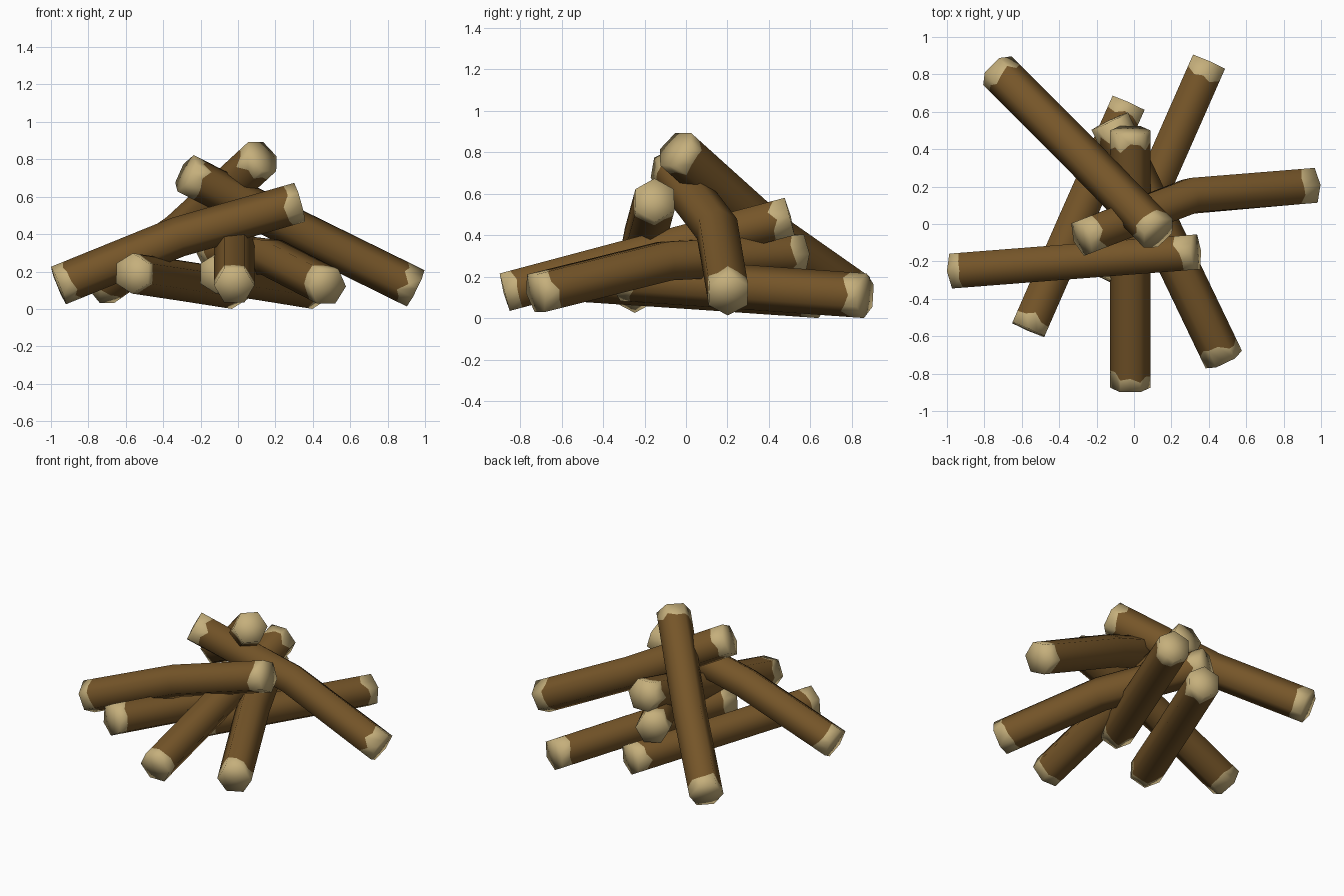
import bpy, bmesh, math, random
from mathutils import Vector

random.seed(4)
if "Cube" in bpy.data.objects:
    bpy.data.objects.remove(bpy.data.objects["Cube"])

RADIUS = 0.108
AROUND = 12  # corners and side middles of a six-sided log


def make_material(name, rgb):
    mat = bpy.data.materials.new(name)
    mat.use_nodes = True
    color = (*rgb, 1)
    mat.diffuse_color = color
    bsdf = mat.node_tree.nodes["Principled BSDF"]
    bsdf.inputs["Base Color"].default_value = color
    bsdf.inputs["Roughness"].default_value = 0.9
    return mat


bark = make_material("brown_bark", (0.18, 0.092, 0.022))
wood = make_material("pale_cut_wood", (0.56, 0.43, 0.20))


def hexagon_ring(bm, center, direction, turn, shifts):
    """Six-sided ring across direction; shifts slide points along it."""
    side = direction.cross(Vector((0, 0, 1))).normalized()
    up = side.cross(direction)
    verts = []
    for i in range(AROUND):
        r = RADIUS if i % 2 == 0 else RADIUS * math.cos(math.pi / 6)
        a = math.tau * i / AROUND + turn
        offset = side * math.cos(a) * r + up * math.sin(a) * r
        verts.append(bm.verts.new(center + offset + direction * shifts[i]))
    return verts


def ragged(sign):
    """Uneven edge where the bark is worn off near a log end."""
    return [sign * random.uniform(0.05, 0.105) for _ in range(AROUND)]


def make_log(name, points, flat_top):
    a, b, c = (Vector(p) for p in points)
    first, last = (b - a).normalized(), (c - b).normalized()
    middle = (first + last).normalized()
    turn = 0 if flat_top else math.pi / 6
    even = [0] * AROUND
    bm = bmesh.new()
    rings = [hexagon_ring(bm, a, first, turn, even),
             hexagon_ring(bm, a, first, turn, ragged(1)),
             hexagon_ring(bm, b, middle, turn, even),
             hexagon_ring(bm, c, last, turn, ragged(-1)),
             hexagon_ring(bm, c, last, turn, even)]
    # Sides: pale bands at both ends, bark between
    for k, (lower, upper) in enumerate(zip(rings, rings[1:])):
        for i in range(AROUND):
            j = (i + 1) % AROUND
            face = bm.faces.new((lower[i], lower[j], upper[j], upper[i]))
            face.material_index = 1 if k in (0, 3) else 0
    # Cut ends
    for ring, center in ((rings[0], a - first * 0.006), (rings[-1], c + last * 0.006)):
        hub = bm.verts.new(center)
        for i in range(AROUND):
            face = bm.faces.new((ring[i], ring[(i + 1) % AROUND], hub))
            face.material_index = 1
    bmesh.ops.recalc_face_normals(bm, faces=bm.faces)
    for face in bm.faces:
        face.smooth = True
    mesh = bpy.data.meshes.new(name)
    bm.to_mesh(mesh)
    bm.free()
    mesh.materials.append(bark)
    mesh.materials.append(wood)
    bpy.context.collection.objects.link(bpy.data.objects.new(name, mesh))


# Crossed pile: start, bend and end of each log
make_log("right_log", ((-0.96, -0.25, 0.125), (-0.32, -0.2, 0.385), (0.33, -0.15, 0.57)), False)
make_log("left_log", ((-0.28, -0.075, 0.725), (0.3, 0.15, 0.43), (0.95, 0.205, 0.11)), False)
make_log("back_right_log", ((0.13, -0.05, 0.815), (-0.31, 0.4, 0.41), (-0.73, 0.82, 0.115)), True)
make_log("back_left_log", ((-0.115, -0.31, 0.19), (0.14, 0.275, 0.15), (0.4, 0.865, 0.108)), False)
make_log("front_right_log", ((-0.565, -0.565, 0.19), (-0.3, 0.04, 0.15), (-0.03, 0.645, 0.108)), False)
make_log("front_log", ((-0.02, -0.875, 0.125), (-0.02, -0.2, 0.305), (-0.02, 0.5, 0.49)), True)
make_log("front_left_log", ((0.48, -0.725, 0.12), (0.18, -0.1, 0.275), (-0.13, 0.55, 0.31)), True)
